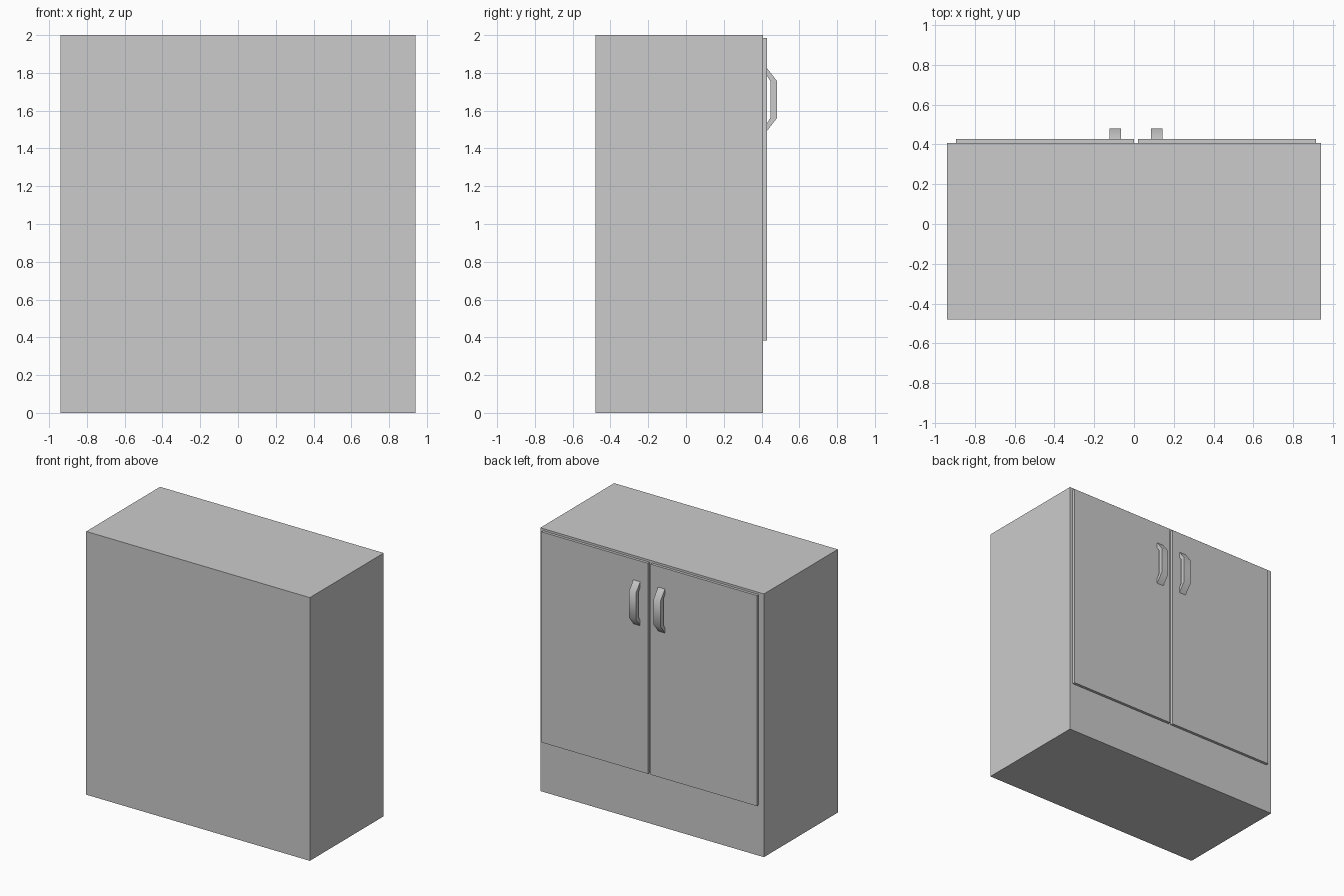
import bpy, bmesh, math

if "Cube" in bpy.data.objects:
    bpy.data.objects.remove(bpy.data.objects["Cube"])

BACK, FRONT, DOOR, GRIP = -0.48, 0.407, 0.428, 0.481   # depth levels along y
CX = 0.01                                              # centre line of the door pair


def prism(name, x0, x1, profile):
    """Extrude a closed (y, z) profile from x0 to x1."""
    bm = bmesh.new()
    face = bm.faces.new([bm.verts.new((x0, y, z)) for y, z in profile])
    ext = bmesh.ops.extrude_face_region(bm, geom=[face])
    verts = [g for g in ext["geom"] if isinstance(g, bmesh.types.BMVert)]
    bmesh.ops.translate(bm, verts=verts, vec=(x1 - x0, 0, 0))
    bmesh.ops.recalc_face_normals(bm, faces=bm.faces[:])
    mesh = bpy.data.meshes.new(name)
    bm.to_mesh(mesh)
    bm.free()
    obj = bpy.data.objects.new(name, mesh)
    bpy.context.collection.objects.link(obj)
    return obj


def rect(y0, y1, z0, z1):
    return [(y0, z0), (y1, z0), (y1, z1), (y0, z1)]


# Cabinet body
prism("cabinet_body", -0.94, 0.94, rect(BACK, FRONT, 0, 2))

# Bent pull handle outline: outer edge, then inner edge
handle = [(DOOR, 1.826), (GRIP, 1.758), (GRIP, 1.56), (DOOR, 1.492),
          (DOOR, 1.532), (0.447, 1.562), (0.447, 1.756), (DOOR, 1.786)]

# Doors and handles, one per side
for side, s in (("left", -1), ("right", 1)):
    prism(side + "_door", CX + s * 0.011, CX + s * 0.905, rect(FRONT, DOOR, 0.384, 1.984))
    grip = prism(side + "_handle", CX + s * 0.075, CX + s * 0.133, handle)
    bpy.ops.object.select_all(action='DESELECT')
    grip.select_set(True)
    bpy.context.view_layer.objects.active = grip
    bpy.ops.object.shade_smooth_by_angle(angle=math.radians(45))
